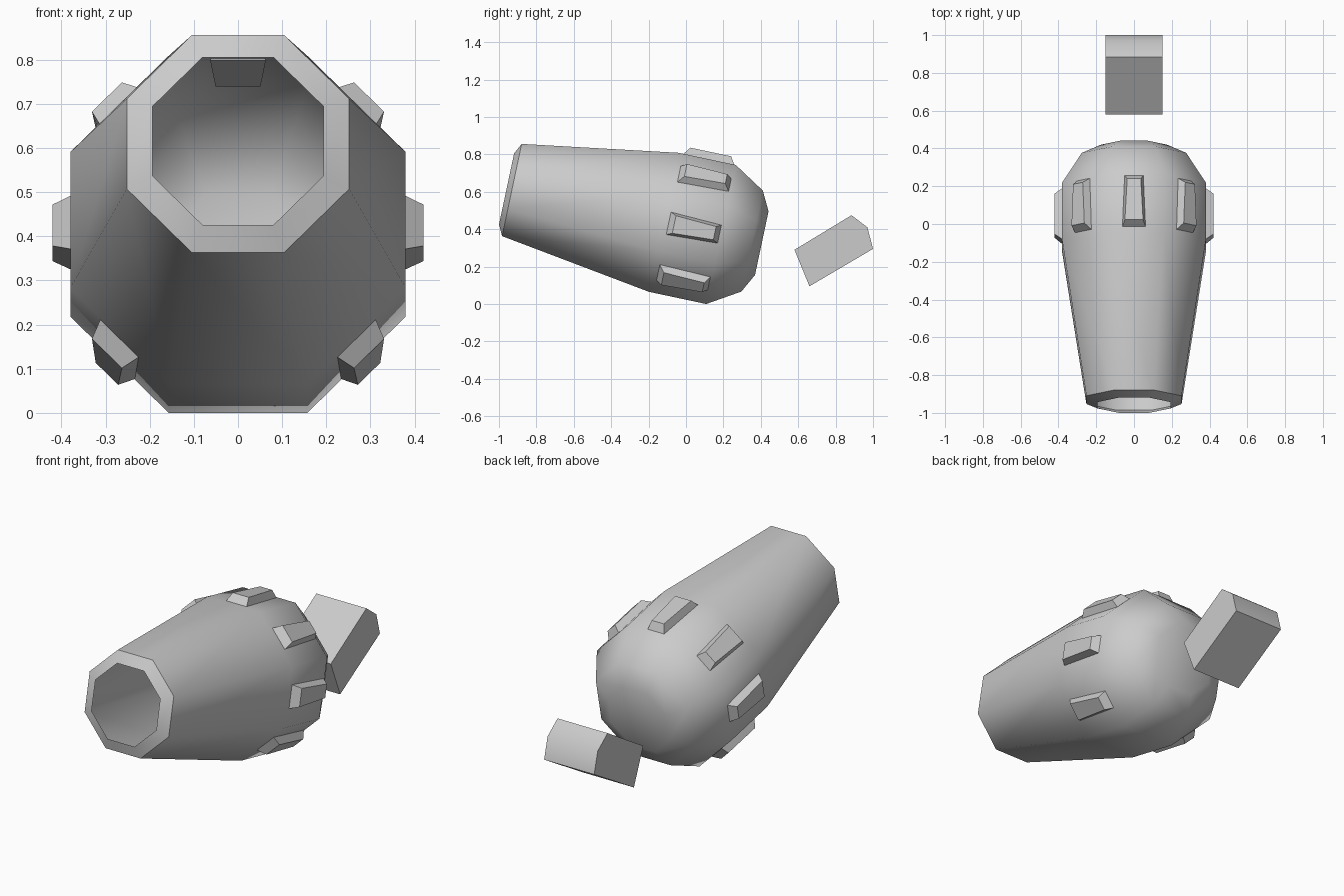
import bpy, bmesh, math
from mathutils import Matrix

if "Cube" in bpy.data.objects:
    bpy.data.objects.remove(bpy.data.objects["Cube"])

# tilted frame shared by the barrel and its studs (local y = barrel axis)
TILT = Matrix.Translation((0, 0.187, 0.372)) @ Matrix.Rotation(math.radians(-12), 4, 'X')


def finish(bm, name, recalc=True):
    if recalc:
        bmesh.ops.recalc_face_normals(bm, faces=bm.faces)
    mesh = bpy.data.meshes.new(name)
    bm.to_mesh(mesh)
    bm.free()
    ob = bpy.data.objects.new(name, mesh)
    bpy.context.collection.objects.link(ob)
    bpy.ops.object.select_all(action='DESELECT')
    ob.select_set(True)
    bpy.context.view_layer.objects.active = ob
    bpy.ops.object.shade_smooth_by_angle(angle=math.radians(50))
    return ob


def bridge(bm, a, b):
    n = len(a)
    for i in range(n):
        bm.faces.new((a[i], a[(i + 1) % n], b[(i + 1) % n], b[i]))


# hollow octagonal barrel: (axis position, distance from axis to flat)
profile = [(-1.172, 0.194), (-1.143, 0.252), (-0.313, 0.38),
           (0, 0.38), (0.17, 0.276), (0.223, 0.174)]
bm = bmesh.new()
rings = []
for t, flat in profile:
    r = flat / math.cos(math.pi / 8)
    angles = [math.pi / 8 + k * math.pi / 4 for k in range(8)]
    rings.append([bm.verts.new((r * math.cos(a), t, r * math.sin(a))) for a in angles])
for a, b in zip(rings, rings[1:]):
    bridge(bm, a, b)
bm.faces.new(rings[-1])
bm.transform(TILT)
finish(bm, "barrel")

# raised studs on every flat except the bottom one
for k in range(8):
    if k == 4:
        continue
    bm = bmesh.new()
    loops = []
    for h, t0, t1, w0, w1 in [(0.375, -0.29, -0.005, 0.063, 0.051),
                              (0.42, -0.256, -0.034, 0.048, 0.036)]:
        loops.append([bm.verts.new(c) for c in
                      [(-w0, t0, h), (w0, t0, h), (w1, t1, h), (-w1, t1, h)]])
    bridge(bm, *loops)
    bm.faces.new(loops[0])
    bm.faces.new(loops[1])
    bm.transform(TILT @ Matrix.Rotation(k * math.pi / 4, 4, 'Y'))
    finish(bm, f"stud_{k}")

# separate block behind the barrel, a side profile extruded across x
side = [(0.58, 0.29), (0.885, 0.475), (0.97, 0.41), (1.0, 0.295), (0.66, 0.095)]
bm = bmesh.new()
ends = [[bm.verts.new((x, y, z)) for y, z in side] for x in (-0.15, 0.15)]
bridge(bm, *ends)
for e in ends:
    bm.faces.new(e)
finish(bm, "rear_block")
